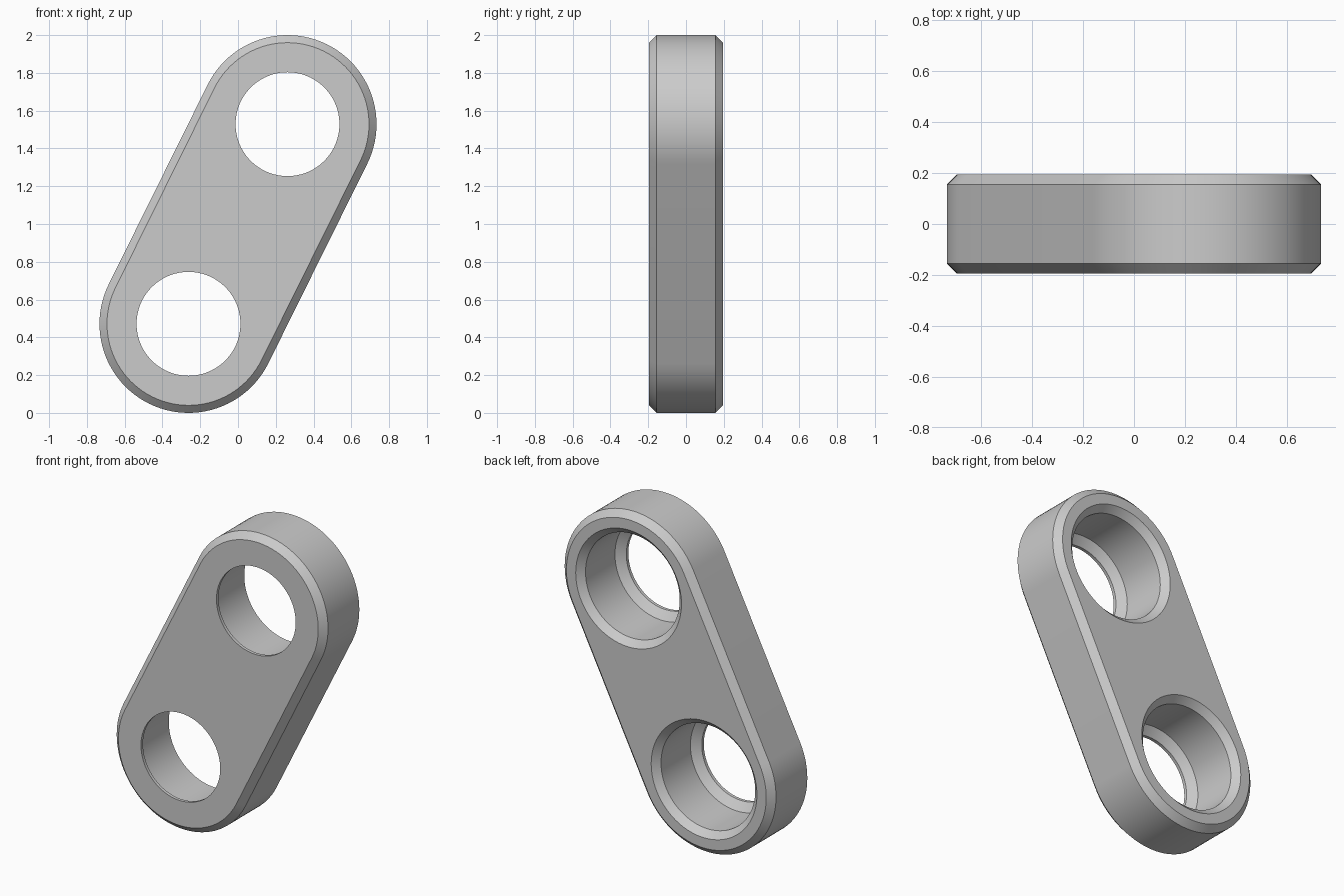
import bpy, bmesh
from math import sin, cos, pi, atan2, radians

if "Cube" in bpy.data.objects:
    bpy.data.objects.remove(bpy.data.objects["Cube"])

CX, CZ, DZ = 0.262, 1.0, 0.5285      # eye centres at (+-CX, CZ +- DZ)
R, HALF, CH = 0.4715, 0.195, 0.04    # outer radius, half thickness, chamfer
TILT = atan2(DZ, CX)
SEG = 96


def loft(name, rings):
    """Closed solid skinned through equally sized rings, with capped ends."""
    bm = bmesh.new()
    loops = [[bm.verts.new(p) for p in ring] for ring in rings]
    n = len(loops[0])
    for a, b in zip(loops, loops[1:]):
        for i in range(n):
            j = (i + 1) % n
            bm.faces.new((a[i], a[j], b[j], b[i]))
    bm.faces.new(loops[0])
    bm.faces.new(loops[-1])
    bmesh.ops.recalc_face_normals(bm, faces=bm.faces)
    mesh = bpy.data.meshes.new(name)
    bm.to_mesh(mesh)
    bm.free()
    obj = bpy.data.objects.new(name, mesh)
    bpy.context.collection.objects.link(obj)
    return obj


def stadium(r, y):
    pts = []
    for side in (1, -1):
        start = TILT - pi / 2 + (0 if side == 1 else pi)
        for i in range(SEG // 2 + 1):
            a = start + pi * i / (SEG // 2)
            pts.append((side * CX + r * cos(a), y, CZ + side * DZ + r * sin(a)))
    return pts


def circle(cx, cz, r, y):
    return [(cx + r * cos(2 * pi * i / SEG), y, cz + r * sin(2 * pi * i / SEG))
            for i in range(SEG)]


# Tilted link plate with chamfered rims
plate = loft("link_plate", [stadium(r, y) for r, y in (
    (R - CH, -HALF), (R, -HALF + CH), (R, HALF - CH), (R - CH, HALF))])

# Stepped bores: thin front lip, conical shoulder, wide bore, rear chamfer
BORE = ((0.275, -0.3), (0.275, -0.175), (0.327, -0.137),
        (0.327, HALF - CH), (0.407, HALF + CH))
bpy.context.view_layer.objects.active = plate
plate.select_set(True)
for side, label in ((1, "upper"), (-1, "lower")):
    cutter = loft(label + "_bore_cutter",
                  [circle(side * CX, CZ + side * DZ, r, y) for r, y in BORE])
    cutter.hide_render = True
    mod = plate.modifiers.new(label + "_bore", 'BOOLEAN')
    mod.operation = 'DIFFERENCE'
    mod.solver = 'EXACT'
    mod.object = cutter
    bpy.ops.object.modifier_apply(modifier=mod.name)
    bpy.data.objects.remove(cutter)

bpy.ops.object.shade_smooth_by_angle(angle=radians(25))
